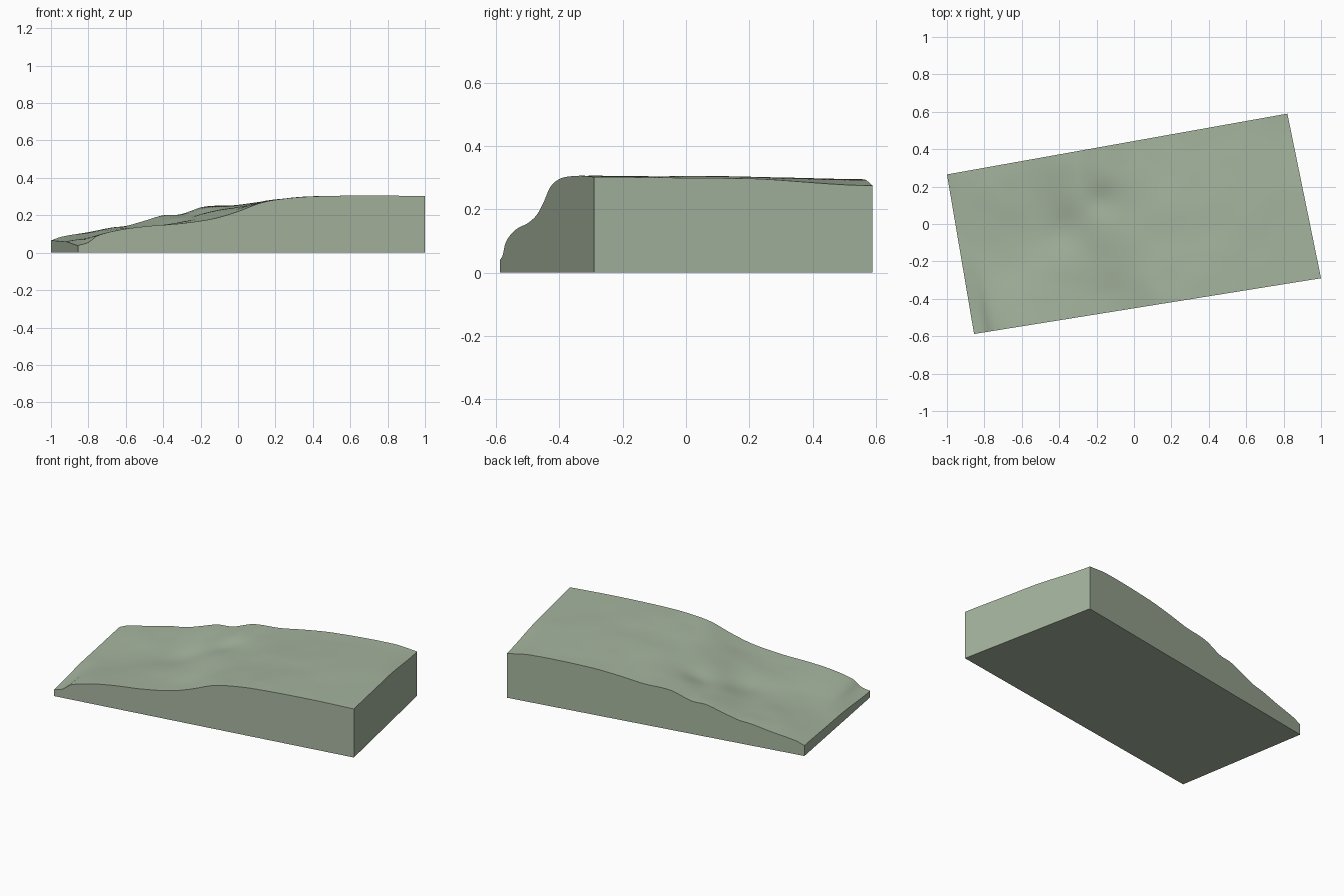
import bpy, bmesh, math
from mathutils import Vector, noise

if "Cube" in bpy.data.objects:
    bpy.data.objects.remove(bpy.data.objects["Cube"])

NU, NV = 96, 48

# Slab corners in plan
FRONT_L, FRONT_R = Vector((-0.855, -0.588)), Vector((1.0, -0.29))
BACK_L, BACK_R = Vector((-1.0, 0.265)), Vector((0.82, 0.59))

# Ground height along the length (0 = low left end, 1 = high right end)
FRONT = [(0, .04), (.03, .055), (.055, .09), (.12, .122), (.2, .142), (.29, .155),
         (.39, .182), (.46, .22), (.53, .268), (.6, .29), (.68, .301), (.85, .306), (1, .302)]
MIDDLE = [(0, .06), (.08, .085), (.2, .125), (.28, .147), (.35, .175), (.42, .218),
          (.5, .243), (.6, .279), (.7, .296), (.85, .304), (1, .298)]
BACK = [(0, .065), (.03, .085), (.11, .11), (.18, .135), (.22, .143), (.27, .168),
        (.33, .2), (.38, .205), (.45, .246), (.54, .254), (.62, .273), (.72, .29), (.92, .294), (1, .275)]


def smooth(t):
    return t * t * (3 - 2 * t)


def profile(points, t):
    """Cubic curve through the points."""
    i = 0
    while i < len(points) - 2 and t > points[i + 1][0]:
        i += 1

    def slope(k):
        a, b = points[max(k - 1, 0)], points[min(k + 1, len(points) - 1)]
        return (b[1] - a[1]) / (b[0] - a[0])
    (x0, y0), (x1, y1) = points[i], points[i + 1]
    h = x1 - x0
    s = (t - x0) / h
    return (y0 * (1 - smooth(s)) + y1 * smooth(s)
            + h * slope(i) * s * (1 - s) ** 2 - h * slope(i + 1) * s * s * (1 - s))


def height(u, v, x, y):
    f, m, b = (profile(p, u) for p in (FRONT, MIDDLE, BACK))
    z = f + (m - f) * smooth(v * 2) if v < .5 else m + (b - m) * smooth(v * 2 - 1)
    inside = min(1, 8 * min(u, 1 - u, v, 1 - v))
    # Two hollows in the slope
    for cx, cy, depth, r in ((-.17, .13, .012, .08), (-.38, -.03, .008, .1)):
        z -= depth * math.exp(-((x - cx) ** 2 + (y - cy) ** 2) / (r * r))
    # Gentle unevenness, calmer on the plateau
    return z + .005 * inside * (1 - .7 * u) * noise.noise(Vector((x * 6, y * 6, 1.7)))


# Terrain surface
bm = bmesh.new()
rows = []
for j in range(NV + 1):
    v = j / NV
    row = []
    for i in range(NU + 1):
        u = i / NU
        p = FRONT_L.lerp(FRONT_R, u).lerp(BACK_L.lerp(BACK_R, u), v)
        row.append(bm.verts.new((p.x, p.y, height(u, v, p.x, p.y))))
    rows.append(row)
for j in range(NV):
    for i in range(NU):
        bm.faces.new((rows[j][i], rows[j][i + 1], rows[j + 1][i + 1], rows[j + 1][i]))

# Vertical sides and flat base
edges = [e for e in bm.edges if e.is_boundary]
new = bmesh.ops.extrude_edge_only(bm, edges=edges)["geom"]
for vert in (g for g in new if isinstance(g, bmesh.types.BMVert)):
    vert.co.z = 0
rim = [g for g in new if isinstance(g, bmesh.types.BMEdge) and g.is_boundary]
bmesh.ops.contextual_create(bm, geom=rim)
bmesh.ops.recalc_face_normals(bm, faces=bm.faces[:])

mesh = bpy.data.meshes.new("terrain_slab")
bm.to_mesh(mesh)
bm.free()
mat = bpy.data.materials.new("sage_green")
mat.diffuse_color = (.38, .46, .345, 1)
mat.use_nodes = True
mat.node_tree.nodes["Principled BSDF"].inputs["Base Color"].default_value = mat.diffuse_color
mesh.materials.append(mat)
slab = bpy.data.objects.new("terrain_slab", mesh)
bpy.context.collection.objects.link(slab)
bpy.context.view_layer.objects.active = slab
slab.select_set(True)
bpy.ops.object.shade_smooth_by_angle(angle=math.radians(35))
